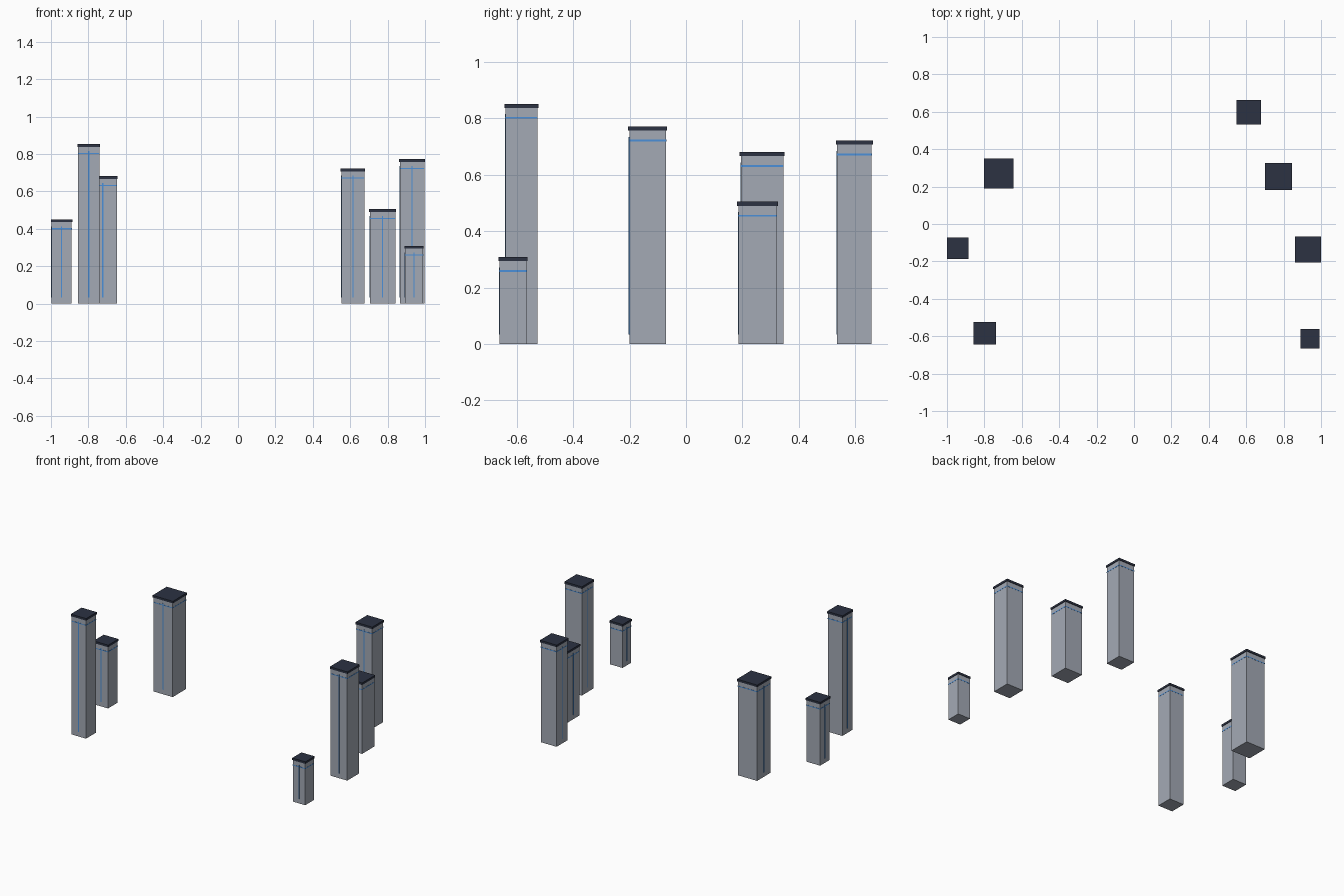
import bpy

if "Cube" in bpy.data.objects:
    bpy.data.objects.remove(bpy.data.objects["Cube"])


def material(name, color):
    m = bpy.data.materials.new(name)
    m.diffuse_color = (*color, 1)
    m.use_nodes = True
    m.node_tree.nodes["Principled BSDF"].inputs["Base Color"].default_value = m.diffuse_color
    return m


WALL = material("wall_grey", (0.37, 0.40, 0.46))
DARK = material("roof_dark", (0.025, 0.032, 0.055))
BLUE = material("trim_blue", (0.07, 0.28, 0.70))


def box(name, x, y, z0, z1, sx, sy, mat):
    bpy.ops.mesh.primitive_cube_add(size=1, location=(x, y, (z0 + z1) / 2))
    o = bpy.context.object
    o.name = name
    o.scale = (sx, sy, z1 - z0)
    bpy.ops.object.transform_apply(location=False, rotation=False, scale=True)
    o.data.materials.append(mat)
    return o


# x, y, roof width, total height
towers = [
    (-0.943, -0.130, 0.114, 0.450),
    (-0.798, -0.584, 0.120, 0.852),
    (-0.723, 0.270, 0.159, 0.681),
    (0.614, 0.597, 0.131, 0.722),
    (0.773, 0.254, 0.145, 0.505),
    (0.931, -0.136, 0.138, 0.772),
    (0.941, -0.613, 0.103, 0.309),
]
ROOF, STRIP, OUT = 0.015, 0.006, 0.002

for i, (x, y, cap, h) in enumerate(towers, 1):
    w = cap / 1.06
    # shaft and overhanging flat roof
    box(f"tower_body_{i}", x, y, 0, h - ROOF, w, w, WALL)
    box(f"tower_roof_{i}", x, y, h - ROOF, h, cap, cap, DARK)
    # thin band around the top
    box(f"tower_band_{i}", x, y, h - 0.053, h - 0.047, w + OUT, w + OUT, BLUE)
    # vertical strips on the front and left faces
    box(f"front_strip_{i}", x, y - w / 2, 0.033, h - 0.037, STRIP, 2 * OUT, BLUE)
    box(f"left_strip_{i}", x - w / 2, y, 0.033, h - 0.037, 2 * OUT, STRIP, BLUE)
